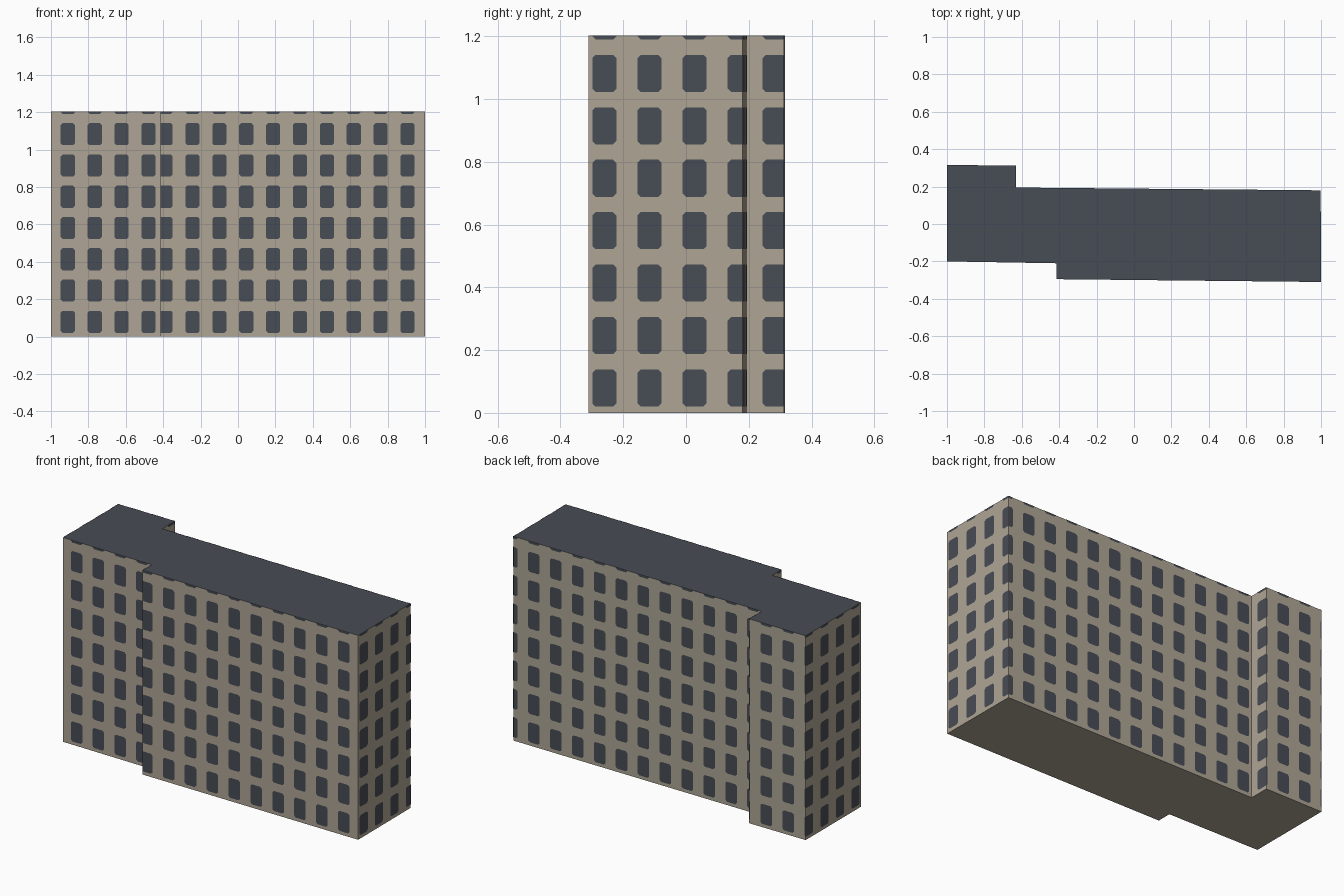
import bpy
import bmesh
import math
from mathutils import Vector

if "Cube" in bpy.data.objects:
    bpy.data.objects.remove(bpy.data.objects["Cube"], do_unlink=True)


def make_material(name, rgb):
    mat = bpy.data.materials.new(name)
    mat.use_nodes = True
    colour = (*rgb, 1.0)
    mat.diffuse_color = colour
    mat.node_tree.nodes["Principled BSDF"].inputs["Base Color"].default_value = colour
    return mat


def make_object(name, bm, materials):
    mesh = bpy.data.meshes.new(name)
    bm.to_mesh(mesh)
    bm.free()
    for mat in materials:
        mesh.materials.append(mat)
    obj = bpy.data.objects.new(name, mesh)
    bpy.context.collection.objects.link(obj)
    return obj


def clamp(value, low, high):
    return max(low, min(high, value))


wall_tan = make_material("wall_tan", (0.423, 0.376, 0.301))
slate = make_material("slate_grey", (0.064, 0.073, 0.090))

HEIGHT = 1.203
# Floor plan, anticlockwise from the inner front step
PLAN = [Vector(p) for p in (
    (-0.415, -0.295), (1.0, -0.31), (0.998, 0.18), (-0.63, 0.195),
    (-0.63, 0.313), (-1.0, 0.315), (-1.0, -0.2), (-0.415, -0.21))]

# Building body: extruded plan with a slate roof
bm = bmesh.new()
base = bm.faces.new([bm.verts.new((p.x, p.y, 0)) for p in PLAN])
extruded = bmesh.ops.extrude_face_region(bm, geom=[base], use_keep_orig=True)
top_verts = [g for g in extruded["geom"] if isinstance(g, bmesh.types.BMVert)]
bmesh.ops.translate(bm, verts=top_verts, vec=(0, 0, HEIGHT))
bmesh.ops.recalc_face_normals(bm, faces=bm.faces)
for face in bm.faces:
    face.material_index = 1 if face.normal.z > 0.5 else 0
make_object("building_body", bm, [wall_tan, slate])

# Window outline with clipped corners
HALF_W, WIN_H, CUT = 0.038, 0.118, 0.010
OUTLINE = [
    (-HALF_W + CUT, 0), (HALF_W - CUT, 0), (HALF_W, CUT), (HALF_W, WIN_H - CUT),
    (HALF_W - CUT, WIN_H), (-HALF_W + CUT, WIN_H), (-HALF_W, WIN_H - CUT), (-HALF_W, CUT)]
FIRST, PITCH = 0.028, 0.1437        # column spacing, running round the walls
SILL, STOREY, ROWS = 0.020, 0.1672, 8
LIFT = 0.0015

# Windows: thin plates that follow the walls and are trimmed at corners and roof
bm = bmesh.new()
start = 0.0
for a, b in zip(PLAN, PLAN[1:] + PLAN[:1]):
    along = (b - a).normalized()
    length = (b - a).length
    outward = Vector((along.y, -along.x)) * LIFT
    first_col = max(0, math.floor((start - FIRST) / PITCH))
    last_col = math.ceil((start + length - FIRST) / PITCH)
    for col in range(first_col, last_col + 1):
        centre = FIRST + col * PITCH - start
        if centre + HALF_W < 0.004 or centre - HALF_W > length - 0.004:
            continue
        for row in range(ROWS):
            corners = []
            for u, v in OUTLINE:
                p = a + along * clamp(centre + u, 0, length) + outward
                z = clamp(SILL + row * STOREY + v, 0, HEIGHT)
                corner = Vector((p.x, p.y, z))
                if not corners or (corner - corners[-1]).length > 1e-5:
                    corners.append(corner)
            if (corners[0] - corners[-1]).length < 1e-5:
                corners.pop()
            if len(corners) > 2:
                bm.faces.new([bm.verts.new(c) for c in corners])
    start += length
make_object("windows", bm, [slate])
